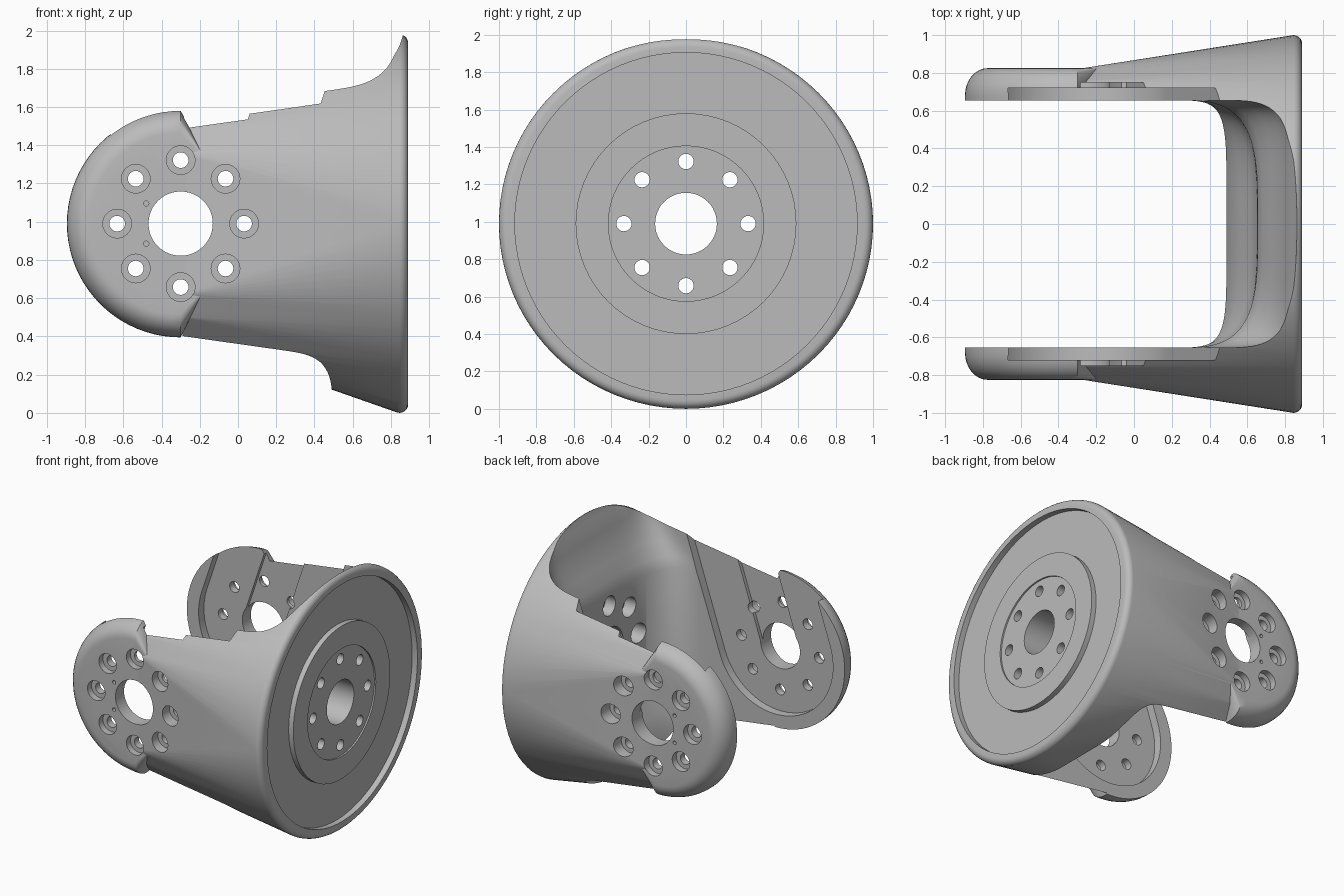
import bpy, bmesh, math

if "Cube" in bpy.data.objects:
    bpy.data.objects.remove(bpy.data.objects["Cube"], do_unlink=True)

CZ = 0.99            # height of both axes
HX = -0.30           # arm hub position
TILT = math.radians(18.5)

grey = bpy.data.materials.new("plain grey")
grey.use_nodes = True
grey.diffuse_color = (0.5, 0.5, 0.5, 1)
grey.node_tree.nodes["Principled BSDF"].inputs["Base Color"].default_value = (0.5, 0.5, 0.5, 1)


def make_object(name, bm):
    bmesh.ops.recalc_face_normals(bm, faces=bm.faces[:])
    mesh = bpy.data.meshes.new(name)
    bm.to_mesh(mesh)
    bm.free()
    ob = bpy.data.objects.new(name, mesh)
    bpy.context.collection.objects.link(ob)
    return ob


def hull(name, points):
    """Convex solid around the points."""
    bm = bmesh.new()
    for p in points:
        bm.verts.new(p)
    bmesh.ops.convex_hull(bm, input=bm.verts[:])
    bmesh.ops.delete(bm, geom=[v for v in bm.verts if not v.link_faces], context='VERTS')
    bmesh.ops.dissolve_limit(bm, angle_limit=0.002, verts=bm.verts[:], edges=bm.edges[:])
    return make_object(name, bm)


def loft(name, rings):
    """Closed solid through a list of rings with equal point counts."""
    bm = bmesh.new()
    vr = [[bm.verts.new(p) for p in ring] for ring in rings]
    n = len(vr[0])
    for a, b in zip(vr, vr[1:]):
        for i in range(n):
            j = (i + 1) % n
            bm.faces.new((a[i], a[j], b[j], b[i]))
    bm.faces.new(vr[0][::-1])
    bm.faces.new(vr[-1])
    return make_object(name, bm)


def circle(r, n):
    return [(r * math.cos(2 * math.pi * i / n), r * math.sin(2 * math.pi * i / n)) for i in range(n)]


def rod_x(r, x0, x1, y=0, z=CZ, n=32):
    return loft("cutter", [[(x, y + a, z + b) for a, b in circle(r, n)] for x in (x0, x1)])


def rod_y(r, y0, y1, x=HX, z=CZ, n=32):
    return loft("cutter", [[(x + a, y, z + b) for a, b in circle(r, n)] for y in (y0, y1)])


def combine(target, other, operation='DIFFERENCE'):
    mod = target.modifiers.new("combine", 'BOOLEAN')
    mod.operation, mod.solver, mod.object = operation, 'EXACT', other
    bpy.context.view_layer.objects.active = target
    bpy.ops.object.modifier_apply(modifier=mod.name)
    bpy.data.objects.remove(other, do_unlink=True)


# Half-round arm ends with a filleted outer edge, as one block across both arms
fillet = [(0.595, 0.60)]
for k in range(9):
    t = k / 8 * math.pi / 2
    fillet.append((0.475 + 0.12 * math.cos(t), 0.68 + 0.145 * math.sin(t)))
ends = []
for s in (-1, 1):
    for r, y in fillet:
        for i in range(41):
            a = math.pi / 2 + math.pi * i / 40
            ends.append((HX + r * math.cos(a), s * y, CZ + r * math.sin(a)))
    ends += [(-0.19, s * 0.825, CZ + e * 0.37) for e in (-1, 1)]
body = hull("yoke_bracket", ends)

# Flared body from a chamfered section at the hub to the rounded rim of the flange
chamfer = [(0.595, 0.60), (0.593, 0.65), (0.49, 0.755), (0.37, 0.822)]
section = [(HX + 0.01, s * y, CZ + e * r) for s in (-1, 1) for e in (-1, 1) for r, y in chamfer]
rim = [(0.985, 0.815), (0.997, 0.83), (1.0, 0.845)]
rim += [(0.955 + 0.045 * math.cos(k * math.pi / 10), 0.845 + 0.045 * math.sin(k * math.pi / 10))
        for k in range(1, 6)]
flange = [(x, a, CZ + 0.99 * b) for r, x in rim for a, b in circle(r, 96)]
combine(body, hull("flare", section + flange), 'UNION')

# Opening between the arms: height, end depth, corner start, corner squareness
wall = [(-0.1, 0.485, 0.22, 4), (0.12, 0.49, 0.22, 4), (0.25, 0.515, 0.22, 4), (0.36, 0.56, 0.2, 3.7),
        (0.46, 0.615, 0.2, 3.5), (0.56, 0.65, 0.2, 3.5), (1.42, 0.655, 0.2, 3.5),
        (1.5, 0.68, 0.25, 4), (1.6, 0.73, 0.31, 4.8), (1.7, 0.775, 0.37, 5.6),
        (1.8, 0.807, 0.4, 6), (1.87, 0.824, 0.4, 6), (1.92, 0.846, 0.4, 6), (2.1, 0.90, 0.4, 6)]
rings = []
for z, xe, x0, n in wall:
    ring = [(-1.3, -0.655, z)]
    for i in range(49):
        a = -math.pi / 2 + math.pi * i / 48
        c, s = max(math.cos(a), 0.0), math.sin(a)
        ring.append((x0 + (xe - x0) * c ** (2 / n), 0.655 * math.copysign(abs(s) ** (2 / n), s), z))
    ring.append((-1.3, 0.655, z))
    rings.append(ring)
combine(body, loft("cutter", rings))


# Tilted channels in the inner arm faces, open at the top
def channel(r, depth, length=1.4):
    pts = [(r * math.cos(math.pi + math.pi * i / 32), r * math.sin(math.pi + math.pi * i / 32)) for i in range(33)]
    pts += [(r, length), (-r, length)]
    c, s = math.cos(TILT), math.sin(TILT)
    return loft("cutter", [[(HX + u * c + v * s, y, CZ - u * s + v * c) for u, v in pts]
                           for y in (-depth, depth)])


combine(body, channel(0.495, 0.72))
combine(body, channel(0.16, 0.748))

# Flange face: recessed ring around a raised boss with a shallow centre step
ring_cut = rod_x(0.915, 0.845, 1.0, n=96)
combine(ring_cut, rod_x(0.59, 0.7, 1.1, n=64))
combine(body, ring_cut)
combine(body, rod_x(0.59, 0.885, 1.0, n=64))
combine(body, rod_x(0.415, 0.873, 1.0, n=64))

# Centre bores
combine(body, rod_y(0.168, -1.2, 1.2, n=48))
combine(body, rod_x(0.165, 0.4, 1.1, n=48))

# Bolt circles with counterbores
for k in range(8):
    a = k * math.pi / 4
    u, v = 0.332 * math.cos(a), 0.332 * math.sin(a)
    combine(body, rod_y(0.041, -1.2, 1.2, HX + u, CZ + v, 24))
    for s in (-1, 1):
        combine(body, rod_y(0.075, s * 0.775, s * 1.2, HX + u, CZ + v))
    combine(body, rod_x(0.041, 0.4, 1.1, u, CZ + v, 24))
    combine(body, rod_x(0.075, 0.4, 0.74, u, CZ + v))

# Blind pin holes beside the hub
for dz in (-0.105, 0.105):
    for s in (-1, 1):
        combine(body, rod_y(0.014, s * 0.75, s * 1.2, HX - 0.18, CZ + dz, 12))

# Finish
body.data.materials.clear()
body.data.materials.append(grey)
for p in body.data.polygons:
    p.material_index = 0
bpy.ops.object.select_all(action='DESELECT')
body.select_set(True)
bpy.context.view_layer.objects.active = body
bpy.ops.object.shade_smooth_by_angle(angle=math.radians(28))
